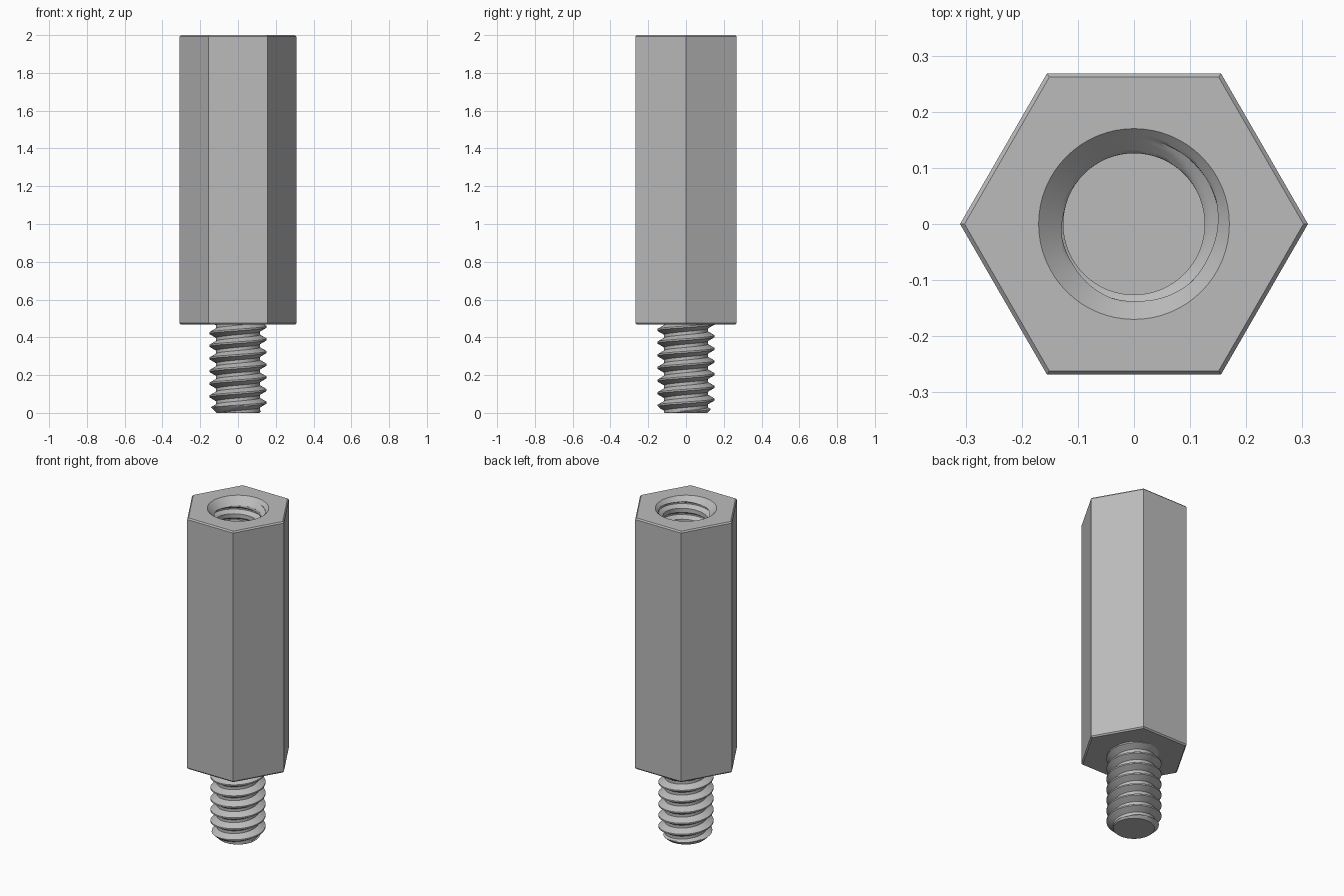
import bpy, bmesh, math

cube = bpy.data.objects.get("Cube")
if cube:
    bpy.data.objects.remove(cube, do_unlink=True)

SEGS, ROWS = 64, 16            # steps per turn, rows per pitch
PITCH = 0.067
MAJOR, MINOR = 0.152, 0.116    # thread radii
HEX_R, CHAMFER = 0.31, 0.008
BODY_Z, TOP_Z = 0.468, 2.0
BORE_R, BORE_Z, SINK_R = 0.126, 1.1, 0.17

steel = bpy.data.materials.new("steel grey")
steel.use_nodes = True
grey = (0.5, 0.5, 0.5, 1)
steel.diffuse_color = grey
bsdf = next(n for n in steel.node_tree.nodes if n.type == 'BSDF_PRINCIPLED')
bsdf.inputs["Base Color"].default_value = grey


def thread_radius(row):
    """Trapezoid thread: flat crest, straight flanks, flat root."""
    u = row % ROWS
    dist = min(u, ROWS - u)
    t = min(1, max(0, (dist - 1) / 5))
    return MAJOR + (MINOR - MAJOR) * t


def helical_wall(bm, z0, z1, phase, limit):
    """Right-handed threaded wall whose rows follow the helix."""
    first = int((z0 - phase) / PITCH * ROWS) - 2 * ROWS
    last = int((z1 - phase) / PITCH * ROWS) + 2 * ROWS
    columns = []
    for j in range(SEGS + 1):
        turn = j / SEGS
        a = turn * math.tau
        column = []
        for k in range(first, last):
            z = phase + (k / ROWS + turn) * PITCH
            z = min(z1, max(z0, z))
            r = limit(thread_radius(((z - phase) / PITCH - turn) * ROWS), z)
            column.append(bm.verts.new((r * math.cos(a), r * math.sin(a), z)))
        columns.append(column)
    for left, right in zip(columns, columns[1:]):
        for k in range(len(left) - 1):
            bm.faces.new((left[k], right[k], right[k + 1], left[k + 1]))
    bmesh.ops.remove_doubles(bm, verts=bm.verts, dist=0.00002)


def rim(bm, z):
    """Open boundary edges lying at one height."""
    return [e for e in bm.edges if len(e.link_faces) < 2
            and all(abs(v.co.z - z) < 0.0001 for v in e.verts)]


def cap(bm, z):
    bmesh.ops.triangle_fill(bm, edges=rim(bm, z), use_beauty=True)


def finish(bm, name):
    bmesh.ops.recalc_face_normals(bm, faces=bm.faces)
    mesh = bpy.data.meshes.new(name)
    bm.to_mesh(mesh)
    bm.free()
    mesh.materials.append(steel)
    obj = bpy.data.objects.new(name, mesh)
    bpy.context.collection.objects.link(obj)
    bpy.ops.object.select_all(action='DESELECT')
    obj.select_set(True)
    bpy.context.view_layer.objects.active = obj
    bpy.ops.object.shade_smooth_by_angle(angle=math.radians(25))


# Threaded stud with a chamfered tip
stud_top = BODY_Z + 0.007
bm = bmesh.new()
helical_wall(bm, 0, stud_top, 0.054, lambda r, z: min(r, 0.114 + z))
cap(bm, 0)
cap(bm, stud_top)
finish(bm, "threaded_stud")


# Tapped bore: thread fades out at the floor, countersink at the mouth
def bore_limit(r, z):
    fade = min(1, (z - BORE_Z) / 0.05)
    r = BORE_R + max(0, r - BORE_R) * fade
    return max(r, SINK_R - (TOP_Z - z))


bm = bmesh.new()
helical_wall(bm, BORE_Z, TOP_Z, BORE_Z, bore_limit)
cap(bm, BORE_Z)

# Hexagonal body with small chamfers at both ends
rings = []
for z, r in ((BODY_Z, HEX_R - CHAMFER), (BODY_Z + CHAMFER, HEX_R),
             (TOP_Z - CHAMFER, HEX_R), (TOP_Z, HEX_R - CHAMFER)):
    rings.append([bm.verts.new((r * math.cos(i * math.pi / 3),
                                r * math.sin(i * math.pi / 3), z))
                  for i in range(6)])
for low, high in zip(rings, rings[1:]):
    for i in range(6):
        n = (i + 1) % 6
        bm.faces.new((low[i], low[n], high[n], high[i]))
bm.faces.new(rings[0])
cap(bm, TOP_Z)
finish(bm, "hex_body")
